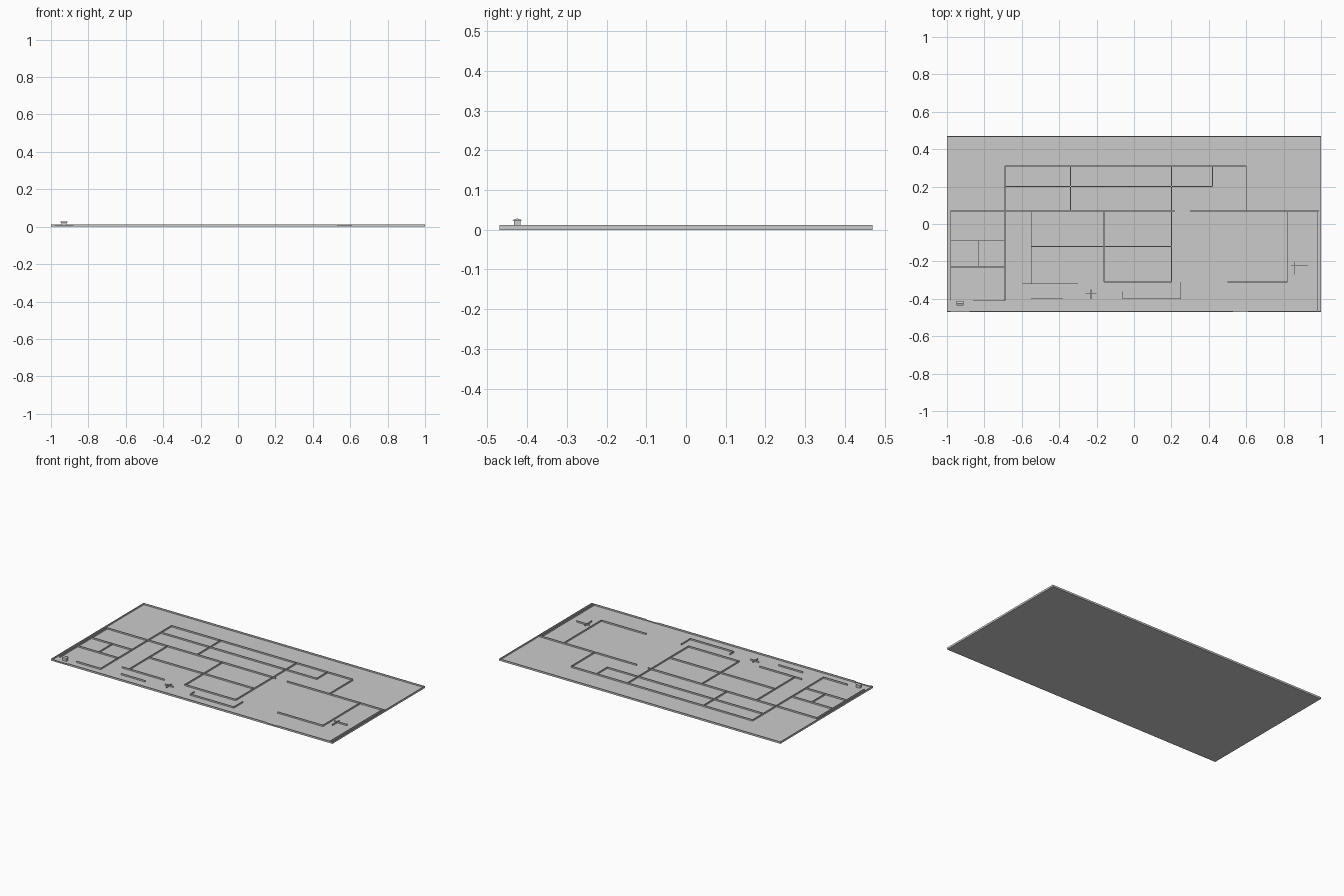
import bpy, bmesh

if "Cube" in bpy.data.objects:
    bpy.data.objects.remove(bpy.data.objects["Cube"])

FLOOR, TOP, T = 0.0025, 0.012, 0.004   # floor level, wall top, wall thickness


def add_box(bm, x0, x1, y0, y1, z0, z1):
    verts = bmesh.ops.create_cube(bm, size=1)["verts"]
    for v in verts:
        v.co.x = x0 if v.co.x < 0 else x1
        v.co.y = y0 if v.co.y < 0 else y1
        v.co.z = z0 if v.co.z < 0 else z1


def finish(bm, name):
    mesh = bpy.data.meshes.new(name)
    bm.to_mesh(mesh)
    bm.free()
    ob = bpy.data.objects.new(name, mesh)
    bpy.context.collection.objects.link(ob)
    return ob


def boxes(name, items):
    bm = bmesh.new()
    for b in items:
        add_box(bm, *b)
    return finish(bm, name)


def wall_x(y, x0, x1, top=TOP, t=T):
    return (x0, x1, y - t / 2, y + t / 2, FLOOR, top)


def wall_y(x, y0, y1, top=TOP, t=T):
    return (x - t / 2, x + t / 2, y0, y1, FLOOR, top)


# Ground plate of the plot
boxes("ground_plate", [(-1, 1, -0.47, 0.47, 0, FLOOR)])

# Boundary wall, with two gate openings at the front
E, F = 1 - T / 2, 0.47 - T / 2
boxes("boundary_wall", [
    wall_x(F, -1, 1), wall_y(-E, -0.47, 0.47), wall_y(E, -0.47, 0.47),
    wall_x(-F, -1, -0.98), wall_x(-F, -0.88, 0.53), wall_x(-F, 0.61, 1)])

# Lower gates filling the openings
boxes("front_gates", [wall_x(-F, -0.98, -0.88, 0.009, 0.002),
                      wall_x(-F, 0.53, 0.61, 0.009, 0.002)])

# Main building: long central wall and the rear wing
boxes("rear_wing_walls", [
    wall_x(0.07, -0.98, 0.22), wall_x(0.07, 0.30, 0.99),
    wall_x(0.31, -0.69, 0.60), wall_x(0.20, -0.69, 0.42),
    wall_y(-0.69, 0.07, 0.31), wall_y(-0.34, 0.07, 0.31),
    wall_y(0.20, 0.07, 0.31), wall_y(0.42, 0.20, 0.31),
    wall_y(0.60, 0.07, 0.31)])

# Rooms of the left wing
boxes("left_wing_walls", [
    wall_y(-0.98, -0.41, 0.07), wall_y(-0.69, -0.41, 0.07),
    wall_x(-0.09, -0.98, -0.69), wall_x(-0.23, -0.98, -0.69),
    wall_x(-0.41, -0.86, -0.69), wall_y(-0.83, -0.23, -0.09)])

# Middle and right rooms
boxes("hall_walls", [
    wall_y(-0.55, -0.32, 0.07), wall_y(-0.16, -0.31, 0.07),
    wall_y(0.20, -0.31, 0.07), wall_y(0.82, -0.31, 0.07),
    wall_x(-0.12, -0.55, 0.20), wall_x(-0.32, -0.60, -0.30),
    wall_x(-0.31, -0.16, 0.20), wall_x(-0.31, 0.50, 0.82),
    wall_y(0.98, -0.47, 0.07)])

# Front porch walls and partition stubs
boxes("porch_walls", [
    wall_x(-0.40, -0.55, -0.38), wall_x(-0.40, -0.06, 0.25),
    wall_y(-0.06, -0.40, -0.36), wall_y(0.25, -0.40, -0.31),
    wall_x(-0.37, -0.26, -0.20), wall_y(-0.23, -0.40, -0.35),
    wall_x(-0.22, 0.84, 0.93), wall_y(0.86, -0.27, -0.20)])

# Gatehouse: body and gabled roof with its ridge along x
boxes("gatehouse_body", [(-0.944, -0.916, -0.433, -0.417, FLOOR, 0.0235)])
bm = bmesh.new()
profile = [(-0.437, 0.0235), (-0.413, 0.0235), (-0.413, 0.0245),
           (-0.425, 0.0285), (-0.437, 0.0245)]
face = bm.faces.new([bm.verts.new((-0.948, y, z)) for y, z in profile])
ext = bmesh.ops.extrude_face_region(bm, geom=[face])
moved = [g for g in ext["geom"] if isinstance(g, bmesh.types.BMVert)]
bmesh.ops.translate(bm, vec=(0.036, 0, 0), verts=moved)
if not face.is_valid or len(bm.faces) < 7:
    bmesh.ops.holes_fill(bm, edges=bm.edges[:])
bmesh.ops.recalc_face_normals(bm, faces=bm.faces[:])
finish(bm, "gatehouse_roof")
